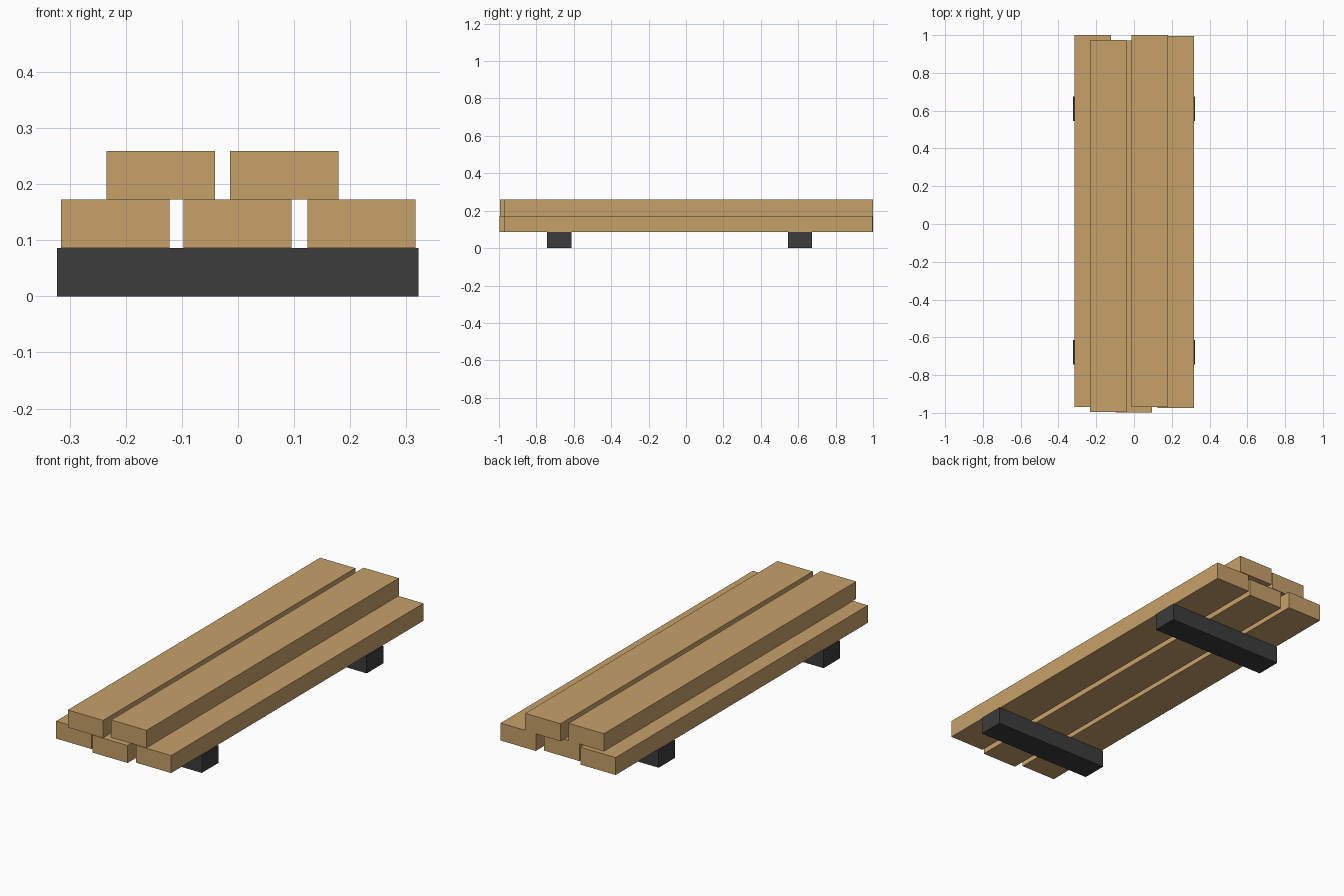
import bpy

if "Cube" in bpy.data.objects:
    bpy.data.objects.remove(bpy.data.objects["Cube"])


def material(name, colour):
    m = bpy.data.materials.new(name)
    m.diffuse_color = (*colour, 1.0)
    m.use_nodes = True
    m.node_tree.nodes["Principled BSDF"].inputs["Base Color"].default_value = m.diffuse_color
    return m


wood = material("light_wood", (0.571, 0.356, 0.144))
dark = material("dark_grey", (0.045, 0.045, 0.045))


def box(name, x, y, z, mat):
    """Box from (min, max) ranges on each axis."""
    spans = (x, y, z)
    bpy.ops.mesh.primitive_cube_add(size=1, location=[(a + b) / 2 for a, b in spans])
    ob = bpy.context.object
    ob.name = name
    ob.scale = [b - a for a, b in spans]
    bpy.ops.object.transform_apply(location=False, rotation=False, scale=True)
    ob.data.materials.append(mat)


T = 0.0863          # layer thickness
W, L = 0.193, 1.97  # plank width and length

# Two bearers on the ground
for name, y in (("front_bearer", -0.678), ("back_bearer", 0.610)):
    box(name, (-0.323, 0.322), (y - 0.0645, y + 0.0645), (0, T), dark)

# Stacked planks: name, centre x, back end y, layer
planks = [
    ("lower_plank_left", -0.219, 1.0, 1),
    ("lower_plank_middle", -0.001, 0.972, 1),
    ("lower_plank_right", 0.220, 0.996, 1),
    ("upper_plank_left", -0.1375, 0.975, 2),
    ("upper_plank_right", 0.0825, 1.0, 2),
]
for name, x, y, layer in planks:
    box(name, (x - W / 2, x + W / 2), (y - L, y), (layer * T, (layer + 1) * T), wood)
